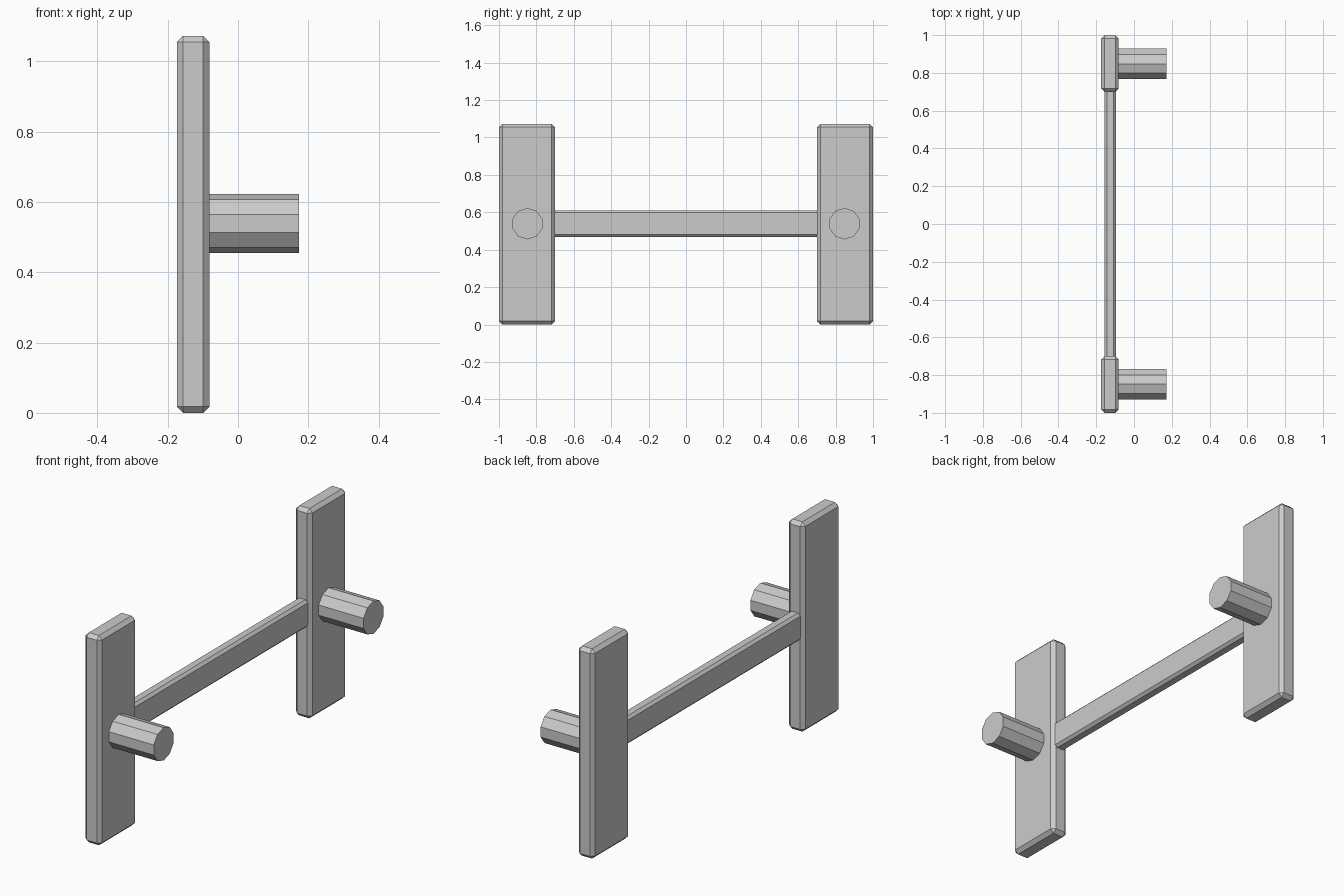
import bpy, bmesh
from math import radians
from mathutils import Matrix, Vector

if "Cube" in bpy.data.objects:
    bpy.data.objects.remove(bpy.data.objects["Cube"])


def add_object(name, bm):
    mesh = bpy.data.meshes.new(name)
    bm.to_mesh(mesh)
    bm.free()
    obj = bpy.data.objects.new(name, mesh)
    bpy.context.collection.objects.link(obj)
    return obj


def chamfered_box(name, lo, hi, bevel):
    lo, hi = Vector(lo), Vector(hi)
    bm = bmesh.new()
    mat = Matrix.Translation((lo + hi) / 2) @ Matrix.Diagonal((*(hi - lo), 1))
    bmesh.ops.create_cube(bm, size=1, matrix=mat)
    bmesh.ops.bevel(bm, geom=bm.edges[:], offset=bevel, segments=1,
                    affect='EDGES', profile=0.5)
    return add_object(name, bm)


def peg(name, y, z, x0, x1, radius):
    # ten-sided cylinder along x, with a corner at the top
    bm = bmesh.new()
    mat = (Matrix.Translation(((x0 + x1) / 2, y, z))
           @ Matrix.Rotation(radians(90), 4, 'Y')
           @ Matrix.Rotation(radians(90), 4, 'Z')
           @ Matrix.Rotation(radians(90), 4, 'Z'))
    bmesh.ops.create_cone(bm, cap_ends=True, segments=10, radius1=radius,
                          radius2=radius, depth=x1 - x0, matrix=mat)
    # turn so that a corner points straight up
    top = max(v.co.z for v in bm.verts)
    if top < z + radius * 0.99:
        bmesh.ops.rotate(bm, verts=bm.verts[:], cent=(0, y, z),
                         matrix=Matrix.Rotation(radians(18), 3, 'X'))
    return add_object(name, bm)


# upright plates and their pegs, one at each end
for side, label in ((-1, "front"), (1, "back")):
    y0, y1 = sorted((side * 0.70, side * 1.0))
    chamfered_box(label + "_upright", (-0.174, y0, 0), (-0.081, y1, 1.073), 0.018)
    peg(label + "_peg", side * 0.848, 0.539, -0.09, 0.173, 0.084)

# rail joining the uprights
chamfered_box("rail", (-0.157, -0.715, 0.469), (-0.096, 0.715, 0.611), 0.013)
